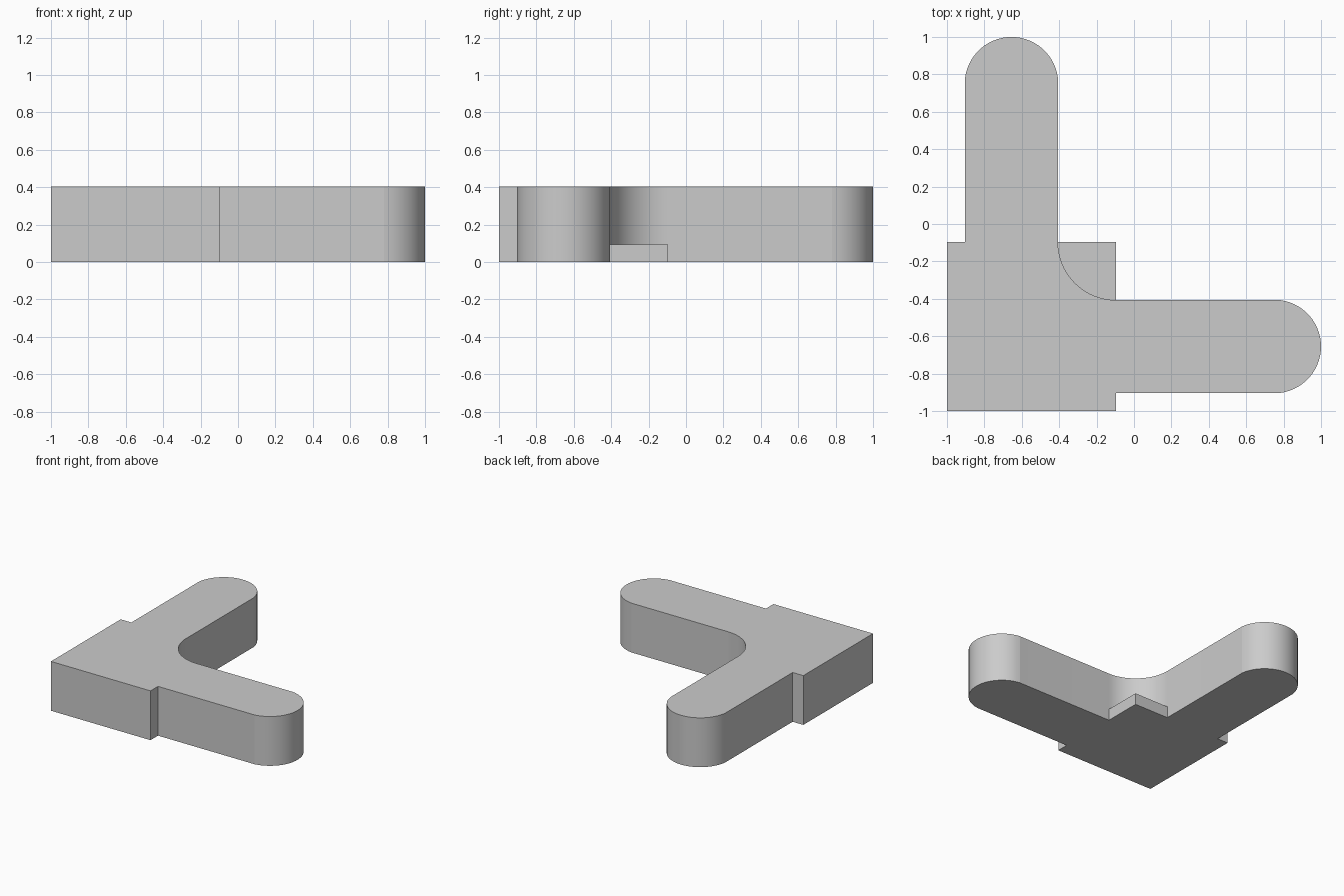
import bpy
import bmesh
from math import cos, sin, asin, radians, pi

cube = bpy.data.objects.get("Cube")
if cube:
    bpy.data.objects.remove(cube, do_unlink=True)

HEIGHT = 0.405
STEP_HEIGHT = 0.095
BLOCK = -0.095           # inner edge of the square corner block
ARM_IN, ARM_OUT = -0.407, -0.903
ARM_MID = (ARM_IN + ARM_OUT) / 2
TIP_R = 0.25
FILLET_R = BLOCK - ARM_IN

grey = bpy.data.materials.new("plain_grey")
grey.use_nodes = True
colour = (0.6, 0.6, 0.6, 1)
grey.diffuse_color = colour
grey.node_tree.nodes["Principled BSDF"].inputs["Base Color"].default_value = colour


def arc(cx, cy, r, start, end, steps):
    angles = [start + (end - start) * i / steps for i in range(steps + 1)]
    return [(cx + r * cos(a), cy + r * sin(a)) for a in angles]


def prism(name, outline, height):
    """Extrude a flat outline up from the ground."""
    bm = bmesh.new()
    base = bm.faces.new([bm.verts.new((x, y, 0)) for x, y in outline])
    top = bmesh.ops.extrude_face_region(bm, geom=[base], use_keep_orig=True)
    moved = [v for v in top["geom"] if isinstance(v, bmesh.types.BMVert)]
    bmesh.ops.translate(bm, verts=moved, vec=(0, 0, height))
    bmesh.ops.recalc_face_normals(bm, faces=bm.faces)
    mesh = bpy.data.meshes.new(name)
    bm.to_mesh(mesh)
    bm.free()
    mesh.materials.append(grey)
    obj = bpy.data.objects.new(name, mesh)
    bpy.context.collection.objects.link(obj)
    bpy.ops.object.select_all(action="DESELECT")
    obj.select_set(True)
    bpy.context.view_layer.objects.active = obj
    bpy.ops.object.shade_smooth_by_angle(angle=radians(10))
    return obj


# Right-hand arm outline, then the same arm mirrored across the diagonal
spread = asin((ARM_IN - ARM_MID) / TIP_R)
arm = [(BLOCK, -1), (BLOCK, ARM_OUT)]
arm += arc(1 - TIP_R, ARM_MID, TIP_R, -spread, spread, 28)
other_arm = [(y, x) for x, y in reversed(arm)]

# Concave inner corner between the arms
fillet = arc(BLOCK, BLOCK, FILLET_R, -pi / 2, -pi, 20)

prism("corner_body", [(-1, -1)] + arm + fillet + other_arm, HEIGHT)

# Low square step that fills the inner corner
prism("corner_step", fillet + [(BLOCK, BLOCK)], STEP_HEIGHT)
